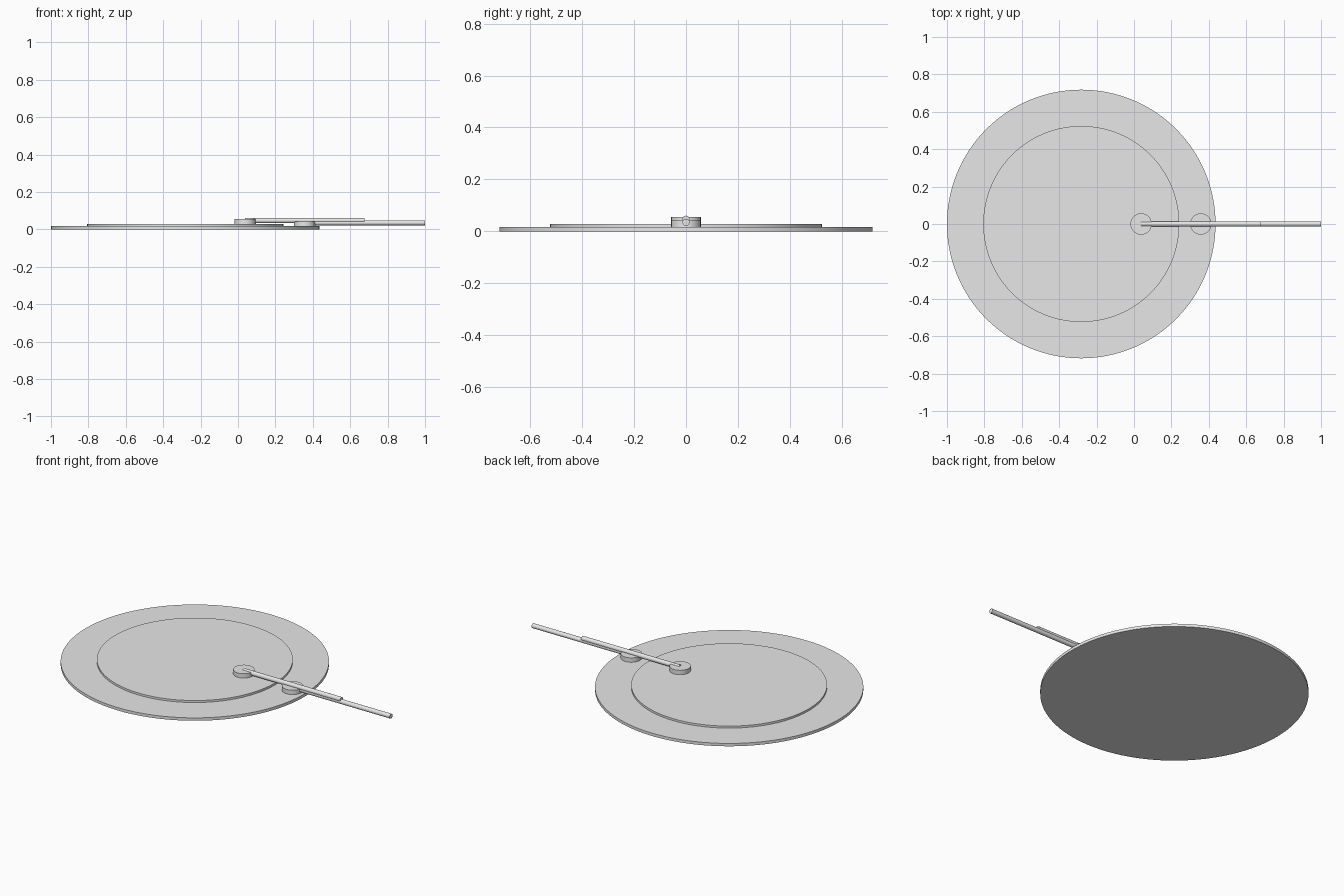
import bpy
import math

cube = bpy.data.objects.get("Cube")
if cube:
    bpy.data.objects.remove(cube, do_unlink=True)

grey = bpy.data.materials.new("light_grey")
grey.use_nodes = True
colour = (0.8, 0.8, 0.8, 1)
grey.diffuse_color = colour
grey.node_tree.nodes["Principled BSDF"].inputs["Base Color"].default_value = colour


def finish(name):
    part = bpy.context.object
    part.name = name
    part.data.materials.append(grey)
    bpy.ops.object.shade_smooth_by_angle(angle=math.radians(40))


def disc(name, x, radius, bottom, top, sides):
    bpy.ops.mesh.primitive_cylinder_add(
        vertices=sides, radius=radius, depth=top - bottom,
        location=(x, 0, (bottom + top) / 2))
    finish(name)


def rod(name, start, end, z, radius=0.0135):
    bpy.ops.mesh.primitive_cylinder_add(
        vertices=32, radius=radius, depth=end - start,
        location=((start + end) / 2, 0, z), rotation=(0, math.pi / 2, 0))
    finish(name)


# Stepped round plate
disc("base_plate", -0.282, 0.718, 0, 0.017, 128)
disc("raised_plate", -0.282, 0.524, 0.017, 0.029, 128)

# Pivot discs, each holding the inner end of a rod
disc("inner_pivot", 0.038, 0.057, 0.029, 0.055, 48)
disc("outer_pivot", 0.357, 0.057, 0.017, 0.043, 48)
rod("upper_rod", 0.038, 0.676, 0.047)
rod("lower_rod", 0.357, 1.0, 0.035)
